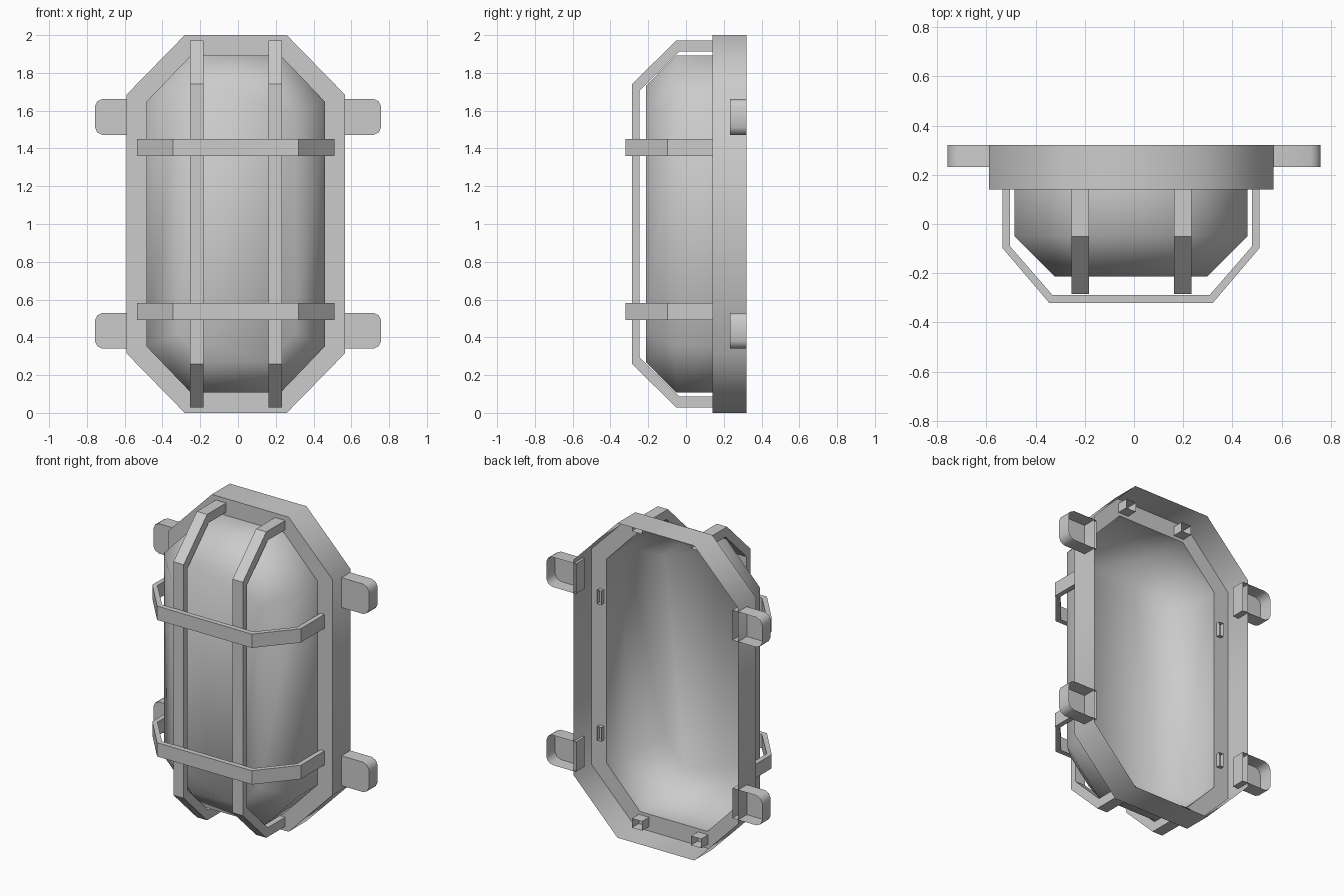
import bpy
import bmesh
import math

if "Cube" in bpy.data.objects:
    bpy.data.objects.remove(bpy.data.objects["Cube"])

CX = -0.012   # middle of the lamp body across x

grey = bpy.data.materials.new("light grey")
grey.use_nodes = True
grey.diffuse_color = (0.6, 0.6, 0.6, 1)
grey.node_tree.nodes["Principled BSDF"].inputs["Base Color"].default_value = (0.6, 0.6, 0.6, 1)


def loft(name, rings, cap_last=False, smooth=50):
    """Skin a row of closed rings; the first end stays open."""
    bm = bmesh.new()
    rows = [[bm.verts.new(p) for p in ring] for ring in rings]
    for a, b in zip(rows, rows[1:]):
        n = len(a)
        for i in range(n):
            j = (i + 1) % n
            bm.faces.new((a[i], a[j], b[j], b[i]))
    if cap_last:
        bm.faces.new(rows[-1])
    bmesh.ops.recalc_face_normals(bm, faces=bm.faces)
    me = bpy.data.meshes.new(name)
    bm.to_mesh(me)
    bm.free()
    me.materials.append(grey)
    me.shade_smooth()
    me.set_sharp_from_angle(angle=math.radians(smooth))
    ob = bpy.data.objects.new(name, me)
    bpy.context.collection.objects.link(ob)
    return ob


def octagon(y, half_x, half_z, flat_x, flat_z):
    """Long octagon facing the front, centred on the body."""
    pts = [(flat_x, half_z), (half_x, flat_z), (half_x, -flat_z), (flat_x, -half_z)]
    pts += [(-x, z) for x, z in reversed(pts)]
    return [(CX + x, y, 1 + z) for x, z in pts]


# Open-backed frame: side walls and flat front rim
rim = (0.473, 0.893, 0.237, 0.647)
outline = (0.578, 1.0, 0.27, 0.685)
loft("frame", [octagon(0.32, *outline), octagon(0.14, *outline), octagon(0.14, *rim)])

# Domed cover with a chamfered front
loft("cover", [octagon(0.14, *rim), octagon(-0.05, *rim),
               octagon(-0.213, 0.31, 0.73, 0.17, 0.58)], cap_last=True)

# Upright guard bars, bent over the cover; half paths of (y, height from middle)
outer = [(0.21, 0.972), (-0.05, 0.972), (-0.285, 0.742)]
inner = [(0.21, 0.913), (-0.035, 0.913), (-0.245, 0.707)]


def mirrored(path):
    return path + [(d, -s) for d, s in reversed(path)]


for name, x in (("right_upright_bar", -0.218), ("left_upright_bar", 0.198)):
    rings = []
    for (yo, zo), (yi, zi) in zip(mirrored(outer), mirrored(inner)):
        rings.append([(x - 0.036, yo, 1 + zo), (x + 0.036, yo, 1 + zo),
                      (x + 0.036, yi, 1 + zi), (x - 0.036, yi, 1 + zi)])
    loft(name, rings, smooth=30)

# Cross guard straps; half paths of (y, distance from middle)
outer = [(0.165, 0.522), (-0.098, 0.522), (-0.32, 0.333)]
inner = [(0.165, 0.492), (-0.09, 0.492), (-0.288, 0.32)]
for name, z in (("upper_strap", 1.405), ("lower_strap", 0.537)):
    rings = []
    for (yo, xo), (yi, xi) in zip(mirrored(outer), mirrored(inner)):
        rings.append([(CX + xo, yo, z - 0.044), (CX + xo, yo, z + 0.044),
                      (CX + xi, yi, z + 0.044), (CX + xi, yi, z - 0.044)])
    loft(name, rings, smooth=30)

# Hollow mounting tabs, open at the back, with clipped outer corners
half = [(0.55, 0.095), (0.718, 0.095), (0.745, 0.082), (0.758, 0.055)]
tab = half + [(x, -z) for x, z in reversed(half)]
for side, sx in (("left", 1), ("right", -1)):
    for level, z in (("upper", 1.567), ("lower", 0.435)):
        rings = [[(sx * x, y, z + dz) for x, dz in tab] for y in (0.32, 0.232)]
        loft(f"{level}_{side}_tab", rings, cap_last=True)
